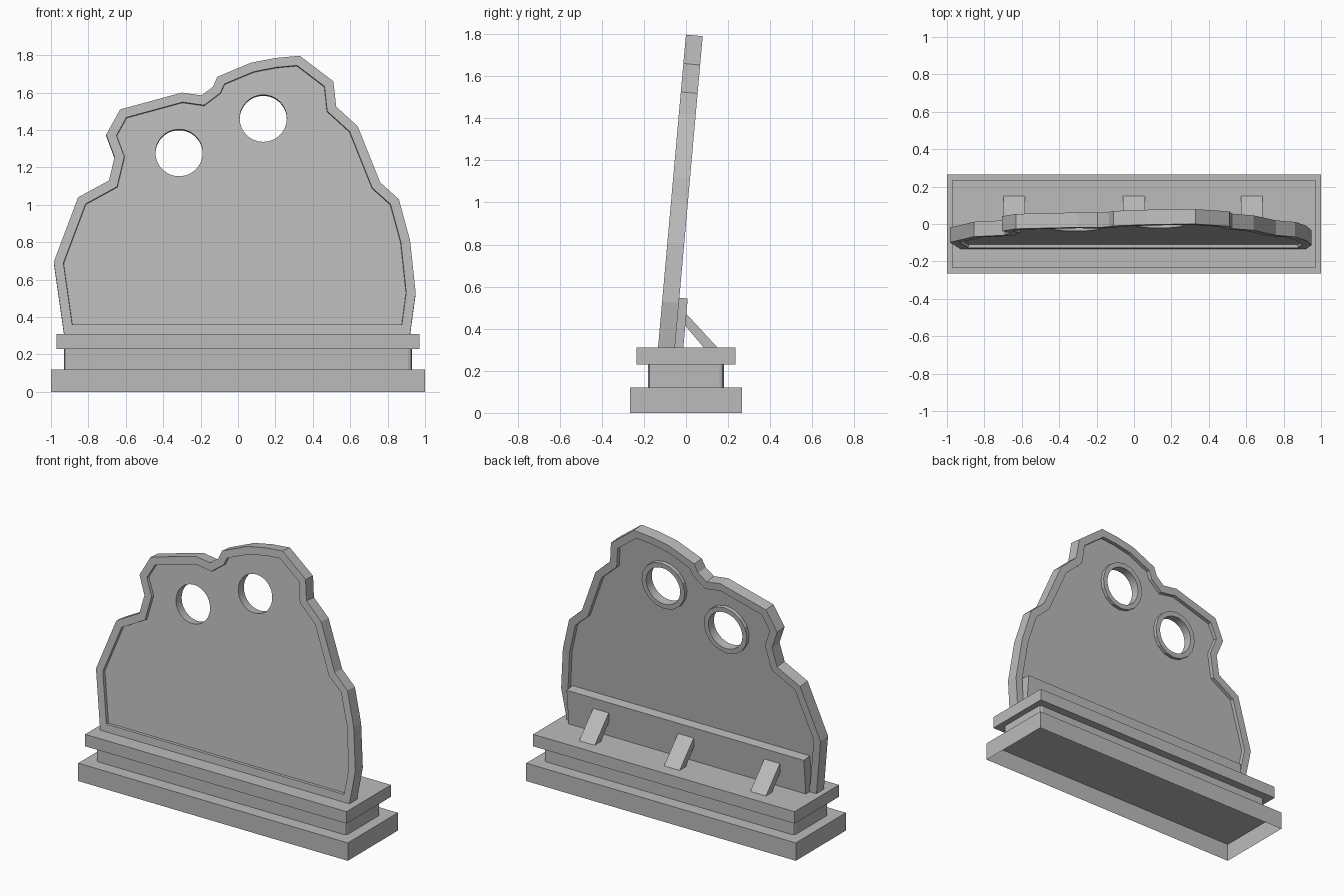
import bpy
import bmesh
from math import radians
from mathutils import Matrix, Vector

cube = bpy.data.objects.get("Cube")
if cube:
    bpy.data.objects.remove(cube, do_unlink=True)

# One plain grey for everything
grey = bpy.data.materials.new("plain grey")
grey.use_nodes = True
colour = (0.5, 0.5, 0.5, 1)
grey.diffuse_color = colour
grey.node_tree.nodes["Principled BSDF"].inputs["Base Color"].default_value = colour

# Leaning frame of the panel: origin at the foot of its front face
LEAN = Matrix.Translation((0, -0.133, 0.31)) @ Matrix.Rotation(radians(-5.1), 4, "X")
THICK = 0.08
BACK_RECESS = 0.025


def finish(name, bm, matrix=None):
    bmesh.ops.recalc_face_normals(bm, faces=bm.faces)
    if matrix:
        bm.transform(matrix)
    mesh = bpy.data.meshes.new(name)
    bm.to_mesh(mesh)
    bm.free()
    mesh.materials.append(grey)
    obj = bpy.data.objects.new(name, mesh)
    bpy.context.collection.objects.link(obj)
    return obj


def add_box(bm, low, high):
    low, high = Vector(low), Vector(high)
    place = Matrix.Translation((low + high) / 2) @ Matrix.Diagonal((*(high - low), 1))
    bmesh.ops.create_cube(bm, size=1, matrix=place)


def box(name, low, high, matrix=None):
    bm = bmesh.new()
    add_box(bm, low, high)
    return finish(name, bm, matrix)


def extrude_profile(bm, points, offset):
    face = bm.faces.new([bm.verts.new(p) for p in points])
    made = bmesh.ops.extrude_face_region(bm, geom=[face], use_keep_orig=True)
    moved = [v for v in made["geom"] if isinstance(v, bmesh.types.BMVert)]
    bmesh.ops.translate(bm, verts=moved, vec=offset)
    bmesh.ops.recalc_face_normals(bm, faces=bm.faces)


def disc(name, x, z, radius, y_low, y_high, sides):
    bm = bmesh.new()
    place = Matrix.Translation((x, (y_low + y_high) / 2, z)) @ Matrix.Rotation(radians(90), 4, "X")
    bmesh.ops.create_cone(bm, cap_ends=True, segments=sides, radius1=radius,
                          radius2=radius, depth=y_high - y_low, matrix=place)
    return finish(name, bm, LEAN)


def cut(obj, cutter):
    mod = obj.modifiers.new("hole", "BOOLEAN")
    mod.operation = "DIFFERENCE"
    mod.solver = "EXACT"
    mod.object = cutter


# Stepped base: plinth open underneath, neck with eased corners, cap
plinth = box("plinth", (-1, -0.265, 0), (1, 0.265, 0.12))
bm = bmesh.new()
bm.from_mesh(plinth.data)
under = [f for f in bm.faces if f.normal.z < -0.9]
bmesh.ops.delete(bm, geom=under, context="FACES_ONLY")
bm.to_mesh(plinth.data)
bm.free()

bm = bmesh.new()
add_box(bm, (-0.93, -0.18, 0.12), (0.93, 0.18, 0.235))
uprights = [e for e in bm.edges if abs(e.verts[0].co.z - e.verts[1].co.z) > 0.05]
bmesh.ops.bevel(bm, geom=uprights, offset=0.02, segments=2, profile=0.5, affect="EDGES")
finish("neck", bm)
box("cap", (-0.97, -0.235, 0.23), (0.97, 0.235, 0.31))

# Panel with an irregular outline and a raised rim on both sides
outline = [
    (-0.93, 0.31), (-0.985, 0.695), (-0.855, 1.04), (-0.69, 1.13), (-0.66, 1.255),
    (-0.705, 1.375), (-0.63, 1.51), (-0.3, 1.6), (-0.195, 1.585), (-0.135, 1.63),
    (-0.11, 1.685), (0.07, 1.76), (0.2, 1.785), (0.33, 1.797), (0.51, 1.66),
    (0.525, 1.525), (0.64, 1.42), (0.76, 1.12), (0.86, 1.03), (0.92, 0.81),
    (0.95, 0.53), (0.92, 0.31),
]
STRETCH = 1.004


def local_z(z):
    return (z - 0.31) * STRETCH


bm = bmesh.new()
extrude_profile(bm, [(x, 0, local_z(z)) for x, z in outline], (0, THICK, 0))
for side, depth in ((-1, 0.02), (1, BACK_RECESS)):
    face = next(f for f in bm.faces if f.normal.y * side > 0.99 and len(f.verts) > 4)
    bmesh.ops.inset_region(bm, faces=[face], thickness=0.05, use_even_offset=True)
    bmesh.ops.inset_region(bm, faces=[face], thickness=0.002, depth=-depth, use_even_offset=True)
panel = finish("panel", bm, LEAN)

# Two round openings, each with a collar on the back
cutters = []
cut_objects = [panel]
for label, x, z in (("right", -0.315, 1.283), ("left", 0.135, 1.467)):
    cutter = disc(label + "_hole_cutter", x, local_z(z) - 0.003, 0.126, -0.2, 0.3, 48)
    cutter.hide_render = True
    cutters.append(cutter)
    collar = disc(label + "_hole_collar", x, local_z(z) - 0.003, 0.16,
                  THICK - BACK_RECESS - 0.01, THICK, 16)
    cut(collar, cutter)
    cut(panel, cutter)
    cut_objects.append(collar)

# Bake the openings and drop the cutters
graph = bpy.context.evaluated_depsgraph_get()
baked = [bpy.data.meshes.new_from_object(o.evaluated_get(graph)) for o in cut_objects]
for obj, mesh in zip(cut_objects, baked):
    obj.modifiers.clear()
    obj.data = mesh
for cutter in cutters:
    bpy.data.objects.remove(cutter, do_unlink=True)

# Backing plate along the foot of the panel
box("backing_plate", (-0.88, THICK - 0.03, 0), (0.88, THICK + 0.04, 0.245), LEAN)

# Three slanted struts behind the plate
strut = [(-0.03, 0.505), (-0.03, 0.445), (0.085, 0.31), (0.15, 0.31)]
for label, x in (("right", -0.64), ("middle", 0), ("left", 0.63)):
    bm = bmesh.new()
    extrude_profile(bm, [(x - 0.058, y, z) for y, z in strut], (0.116, 0, 0))
    finish(label + "_strut", bm)
